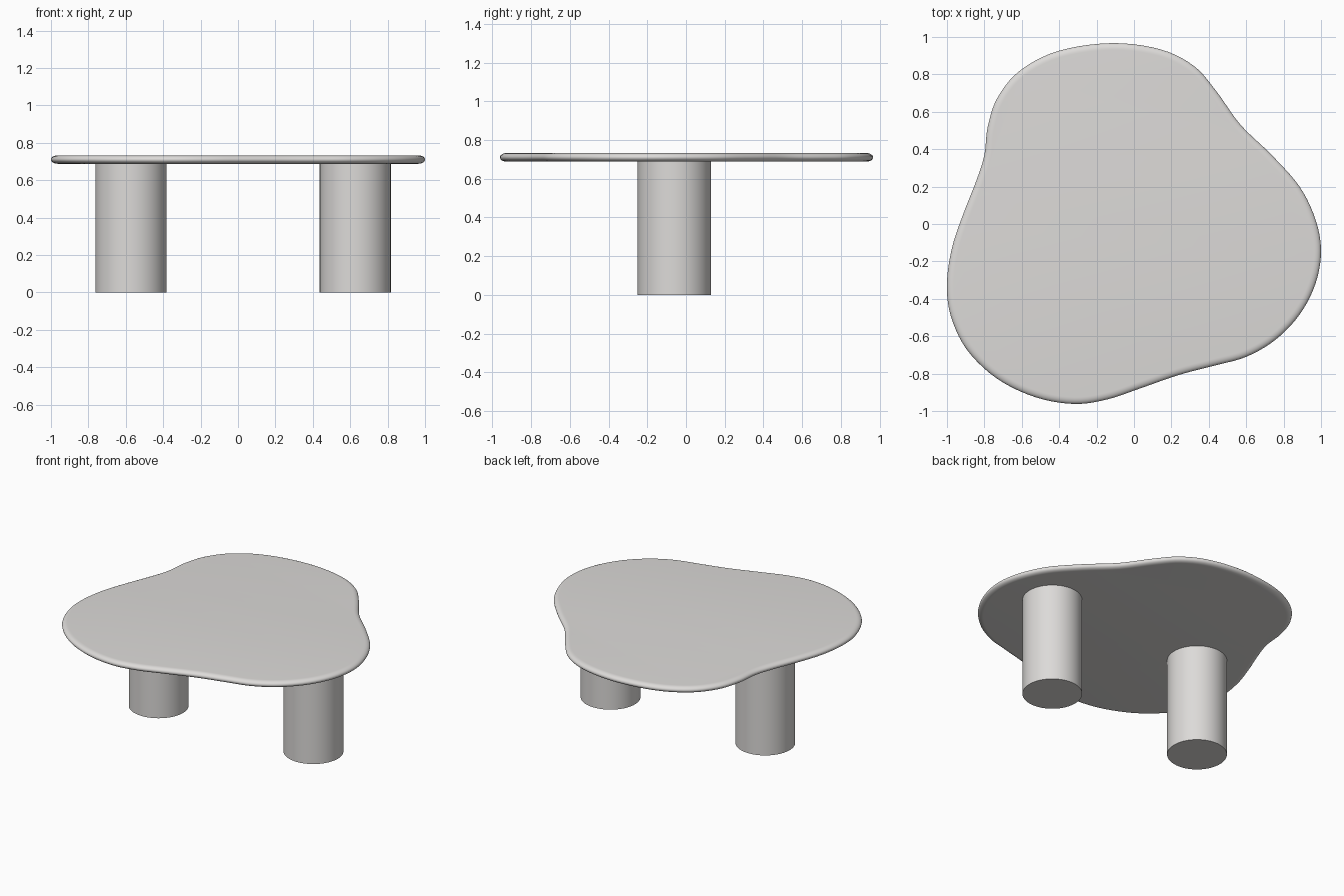
import bpy, bmesh, math
from mathutils import Vector

if "Cube" in bpy.data.objects:
    bpy.data.objects.remove(bpy.data.objects["Cube"])

mat = bpy.data.materials.new("warm light grey")
mat.diffuse_color = (0.72, 0.705, 0.69, 1)
mat.use_nodes = True
mat.node_tree.nodes["Principled BSDF"].inputs["Base Color"].default_value = mat.diffuse_color

TOP, BOTTOM = 0.733, 0.688


def finish(bm, name):
    bmesh.ops.recalc_face_normals(bm, faces=bm.faces)
    me = bpy.data.meshes.new(name)
    bm.to_mesh(me)
    bm.free()
    me.materials.append(mat)
    ob = bpy.data.objects.new(name, me)
    bpy.context.collection.objects.link(ob)
    bpy.context.view_layer.objects.active = ob
    ob.select_set(True)
    bpy.ops.object.shade_smooth_by_angle(angle=math.radians(35))
    ob.select_set(False)


# Pebble outline, clockwise seen from above
outline = [
    (-0.12, 0.967), (0.14, 0.934), (0.32, 0.845), (0.44, 0.71), (0.57, 0.53),
    (0.735, 0.37), (0.885, 0.20), (0.97, 0.025), (1.0, -0.145), (0.97, -0.32),
    (0.885, -0.485), (0.755, -0.62), (0.60, -0.71), (0.43, -0.757),
    (0.24, -0.807), (0.03, -0.88), (-0.14, -0.937), (-0.32, -0.962),
    (-0.53, -0.925), (-0.735, -0.825), (-0.895, -0.67), (-0.98, -0.49),
    (-1.0, -0.32), (-0.975, -0.135), (-0.92, 0.035), (-0.84, 0.24),
    (-0.80, 0.37), (-0.782, 0.52), (-0.73, 0.675), (-0.61, 0.82),
    (-0.405, 0.925)]


def smooth_loop(pts, steps):
    """Closed Catmull-Rom curve through the points."""
    p = [Vector(q) for q in pts]
    n, out = len(p), []
    for i in range(n):
        a, b, c, d = (p[(i + k) % n] for k in (-1, 0, 1, 2))
        for s in range(steps):
            t = s / steps
            out.append(0.5 * (2 * b + (c - a) * t + (2 * a - 5 * b + 4 * c - d) * t * t
                              + (3 * b - a - 3 * c + d) * t ** 3))
    return out


# Table top: outline swept through a rounded edge profile
loop = smooth_loop(outline, 5)
n = len(loop)
inward = []
for i in range(n):
    t = (loop[(i + 1) % n] - loop[i - 1]).normalized()
    inward.append(Vector((t.y, -t.x)))
bm = bmesh.new()
mid, half, reach = (TOP + BOTTOM) / 2, (TOP - BOTTOM) / 2, 0.036
rings = []
for k in range(13):
    a = -math.pi / 2 + math.pi * k / 12
    inset, z = reach * (1 - math.cos(a)), mid + half * math.sin(a)
    rings.append([bm.verts.new((*(p + q * inset), z)) for p, q in zip(loop, inward)])
for r, s in zip(rings, rings[1:]):
    for i in range(n):
        j = (i + 1) % n
        bm.faces.new((r[i], r[j], s[j], s[i]))
bm.faces.new(rings[0])
bm.faces.new(rings[-1])
finish(bm, "table_top")

# Two cylinder legs
for name, x in (("left_leg", -0.573), ("right_leg", 0.627)):
    bm = bmesh.new()
    bmesh.ops.create_cone(bm, cap_ends=True, segments=64, radius1=0.19,
                          radius2=0.19, depth=BOTTOM + 0.005)
    bmesh.ops.translate(bm, verts=bm.verts, vec=(x, -0.06, (BOTTOM + 0.005) / 2))
    finish(bm, name)
